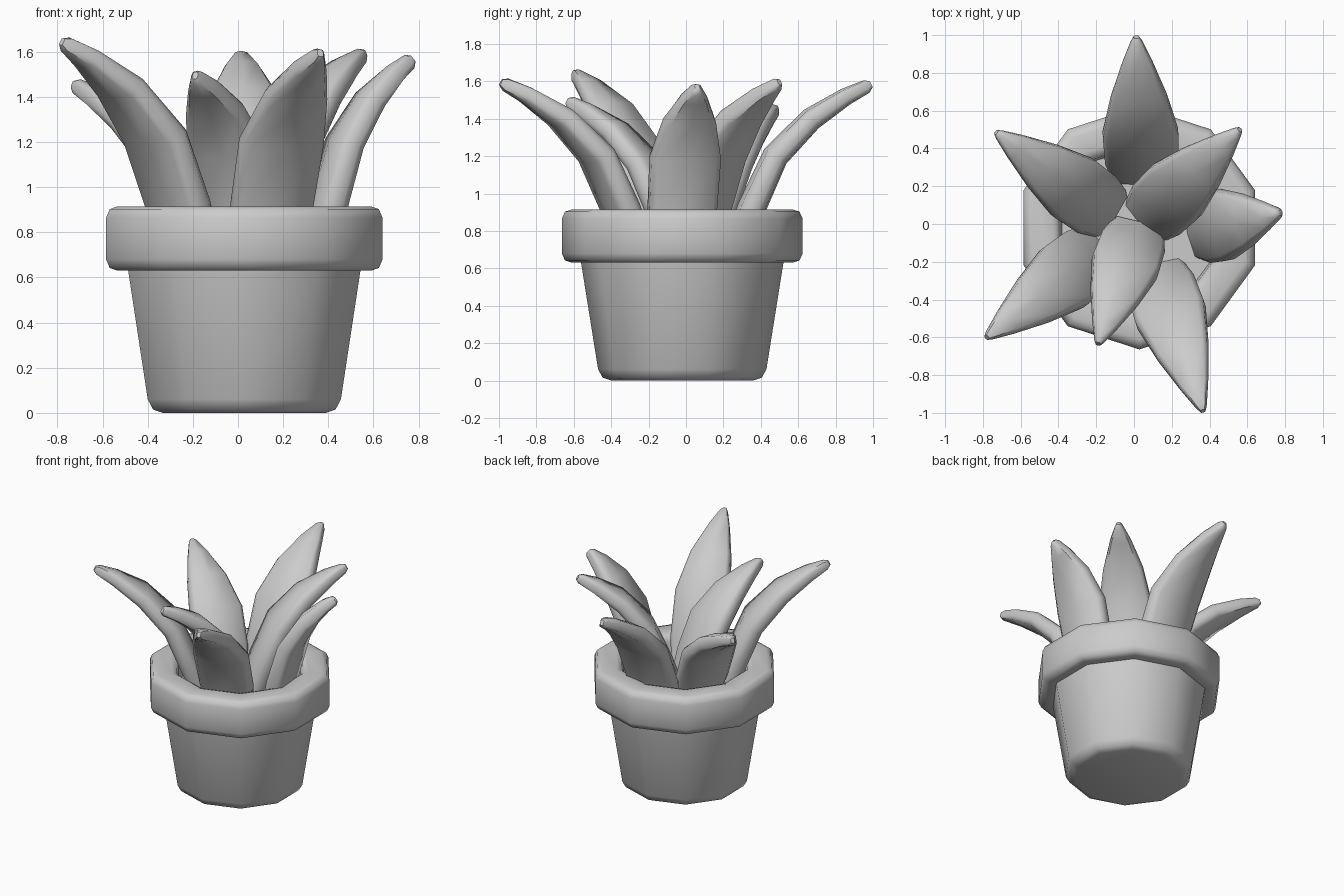
import bpy, bmesh, math
from mathutils import Vector

cube = bpy.data.objects.get("Cube")
if cube:
    bpy.data.objects.remove(cube, do_unlink=True)

grey = bpy.data.materials.new("plain grey")
grey.use_nodes = True
colour = (0.6, 0.6, 0.6, 1)
grey.diffuse_color = colour
grey.node_tree.nodes["Principled BSDF"].inputs["Base Color"].default_value = colour

CENTRE = Vector((0.028, -0.02, 0))
SIDES = 10


def loft(name, rings, smooth_angle):
    """Join closed rings of points with quads and cap both ends."""
    bm = bmesh.new()
    loops = [[bm.verts.new(p) for p in ring] for ring in rings]
    for a, b in zip(loops, loops[1:]):
        n = len(a)
        for i in range(n):
            j = (i + 1) % n
            bm.faces.new((a[i], a[j], b[j], b[i]))
    bm.faces.new(loops[0][::-1])
    bm.faces.new(loops[-1])
    bmesh.ops.recalc_face_normals(bm, faces=bm.faces)
    mesh = bpy.data.meshes.new(name)
    bm.to_mesh(mesh)
    bm.free()
    mesh.materials.append(grey)
    obj = bpy.data.objects.new(name, mesh)
    bpy.context.collection.objects.link(obj)
    bpy.ops.object.select_all(action="DESELECT")
    obj.select_set(True)
    bpy.context.view_layer.objects.active = obj
    bpy.ops.object.shade_smooth_by_angle(angle=math.radians(smooth_angle))
    return obj


def lathe(name, profile):
    """Turn a (radius, height) profile into a ten-sided solid."""
    rings = []
    for r, z in profile:
        ring = []
        for k in range(SIDES):
            a = math.pi / 2 + k * math.tau / SIDES
            ring.append(CENTRE + Vector((r * math.cos(a), r * math.sin(a), z)))
        rings.append(ring)
    return loft(name, rings, 60)


# Pot: tapered body, thick rolled rim and the soil inside, as one profile
lathe("pot", [
    (0.38, 0), (0.425, 0.015), (0.45, 0.06), (0.541, 0.63),
    (0.59, 0.63), (0.627, 0.642), (0.644, 0.68),
    (0.644, 0.865), (0.627, 0.903), (0.59, 0.915),
    (0.49, 0.915), (0.455, 0.903), (0.44, 0.865), (0.43, 0.75),
])

# Leaf stations: run, rise, width factor, thickness
STATIONS = [
    (-0.12, -0.3, 0.82, 0.14), (0, 0, 0.97, 0.145), (0.2, 0.42, 1, 0.135),
    (0.5, 0.72, 0.74, 0.12), (0.79, 0.9, 0.39, 0.09),
    (0.96, 0.98, 0.15, 0.07), (1, 1, 0.07, 0.035),
]
# Half of the leaf cross-section, mirrored for the other half
HALF = [(1, 0.4), (0.85, 0.85), (0, 1.05), (-0.85, 0.85), (-1, 0.4)]
SECTION = HALF + [(-u, -v) for u, v in HALF]
ROOT_Z = 0.92


def leaf(name, root, tip, width):
    root = Vector((*root, ROOT_Z))
    span = Vector(tip) - root
    flat = Vector((span.x, span.y, 0))
    side = Vector((-flat.y, flat.x, 0)).normalized()
    path = [root + flat * s[0] + Vector((0, 0, span.z * s[1])) for s in STATIONS]
    rings = []
    for i, (p, s) in enumerate(zip(path, STATIONS)):
        tangent = (path[min(i + 1, len(path) - 1)] - path[max(i - 1, 0)]).normalized()
        normal = tangent.cross(side)
        rings.append([p + side * (u * s[2] * width / 2) + normal * (v * s[3] / 2)
                      for u, v in SECTION])
    return loft(name, rings, 50)


# Leaves: root, tip, widest span
leaf("leaf_back", (0.04, 0.35), (0.012, 0.99, 1.585), 0.4)
leaf("leaf_back_right", (-0.215, 0.115), (-0.73, 0.485, 1.455), 0.37)
leaf("leaf_front_right", (-0.265, -0.2), (-0.78, -0.6, 1.645), 0.38)
leaf("leaf_front", (-0.01, -0.115), (-0.19, -0.635, 1.495), 0.36)
leaf("leaf_front_left", (0.15, -0.35), (0.365, -0.99, 1.595), 0.38)
leaf("leaf_left", (0.395, -0.02), (0.775, 0.06, 1.57), 0.38)
leaf("leaf_back_left", (0.135, 0.09), (0.56, 0.5, 1.595), 0.37)
